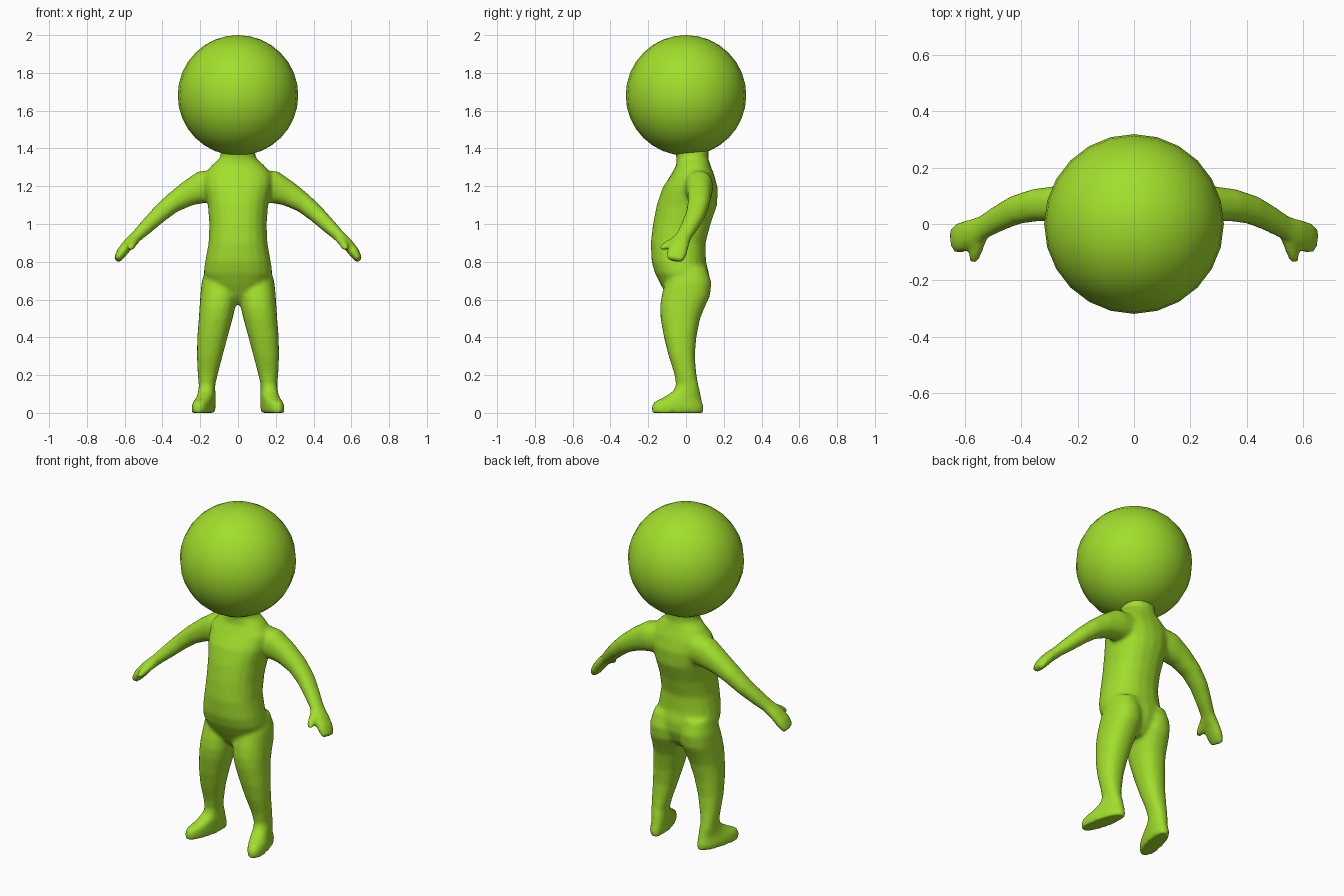
import bpy, bmesh, math
from mathutils import Vector

green = bpy.data.materials.new("lime_green")
green.diffuse_color = (0.36, 0.73, 0.025, 1)
N = 20


def loft(bm, rings):
    """Skin closed rings of (centre, axis_u, axis_v) into a capped tube."""
    loops = []
    for c, u, v in rings:
        loop = []
        for i in range(N):
            a = 2 * math.pi * i / N
            ca, sa = math.cos(a), math.sin(a)
            pu = math.copysign(abs(ca) ** 0.88, ca)
            pv = math.copysign(abs(sa) ** 0.88, sa)
            loop.append(bm.verts.new(c + u * pu + v * pv))
        loops.append(loop)
    for a, b in zip(loops, loops[1:]):
        for i in range(N):
            j = (i + 1) % N
            bm.faces.new((a[i], a[j], b[j], b[i]))
    bm.faces.new(loops[0][::-1])
    bm.faces.new(loops[-1])


def stack(rows, side=1):
    """Horizontal rings from rows of z, x0, x1, y0, y1, turn in degrees."""
    out = []
    for z, x0, x1, y0, y1, turn in rows:
        t = math.radians(turn) * side
        hx, hy = (x1 - x0) / 2, (y1 - y0) / 2
        out.append((Vector((side * (x0 + x1) / 2, (y0 + y1) / 2, z)),
                    Vector((math.cos(t), math.sin(t), 0)) * hx,
                    Vector((-math.sin(t), math.cos(t), 0)) * hy))
    return out


def limb(rows, side):
    """Rings square to a path, rows of x, y, z, thickness, depth (half sizes)."""
    pts = [Vector((r[0] * side, r[1], r[2])) for r in rows]
    out = []
    for i, r in enumerate(rows):
        t = (pts[min(i + 1, len(pts) - 1)] - pts[max(i - 1, 0)]).normalized()
        ref = Vector((0, 1, 0))
        s = (ref - t * ref.dot(t)).normalized()
        out.append((pts[i], t.cross(s) * r[3], s * r[4]))
    return out


# z, half width, front y, back y
torso = [(0.575, 0.05, -0.06, 0.06), (0.62, 0.11, -0.10, 0.10), (0.68, 0.165, -0.135, 0.122),
         (0.74, 0.183, -0.165, 0.122), (0.80, 0.174, -0.182, 0.106), (0.90, 0.156, -0.187, 0.104),
         (1.00, 0.152, -0.175, 0.13), (1.10, 0.16, -0.155, 0.165), (1.19, 0.178, -0.125, 0.168),
         (1.26, 0.18, -0.08, 0.150), (1.31, 0.14, -0.052, 0.13), (1.35, 0.095, -0.05, 0.118),
         (1.39, 0.09, -0.06, 0.12), (1.45, 0.10, -0.07, 0.12)]

# z, inner x, outer x, front y, back y, outward turn
leg = [(0.0, 0.133, 0.233, -0.185, 0.098, 14), (0.03, 0.13, 0.235, -0.187, 0.098, 14),
       (0.058, 0.13, 0.228, -0.175, 0.09, 14), (0.08, 0.122, 0.217, -0.125, 0.082, 12),
       (0.115, 0.12, 0.21, -0.068, 0.075, 8), (0.15, 0.12, 0.208, -0.053, 0.065, 0),
       (0.21, 0.105, 0.214, -0.063, 0.055, 0), (0.30, 0.082, 0.218, -0.092, 0.047, 0),
       (0.40, 0.055, 0.216, -0.117, 0.055, 0), (0.50, 0.028, 0.208, -0.135, 0.075, 0),
       (0.56, 0.014, 0.204, -0.138, 0.10, 0), (0.62, 0.005, 0.20, -0.13, 0.128, 0),
       (0.69, 0.005, 0.193, -0.11, 0.135, 0), (0.77, 0.02, 0.172, -0.08, 0.11, 0)]

# x, y, z, half thickness, half depth
arm = [(0.10, 0.065, 1.205, 0.085, 0.075), (0.19, 0.07, 1.195, 0.086, 0.074),
       (0.27, 0.072, 1.158, 0.066, 0.064), (0.35, 0.067, 1.108, 0.052, 0.058),
       (0.42, 0.05, 1.048, 0.045, 0.052), (0.48, 0.02, 0.99, 0.039, 0.046),
       (0.535, -0.012, 0.937, 0.031, 0.042), (0.58, -0.033, 0.894, 0.03, 0.05),
       (0.615, -0.048, 0.85, 0.029, 0.055), (0.642, -0.058, 0.808, 0.019, 0.044)]
thumb = [(0.535, -0.02, 0.93, 0.026, 0.026), (0.552, -0.07, 0.905, 0.023, 0.023),
         (0.565, -0.11, 0.882, 0.021, 0.021), (0.57, -0.135, 0.868, 0.014, 0.014)]

# Body: torso, legs, arms and thumbs fused into one smooth skin
bm = bmesh.new()
loft(bm, stack([(z, -h, h, y0, y1, 0) for z, h, y0, y1 in torso]))
for side in (-1, 1):
    loft(bm, stack(leg, side))
    loft(bm, limb(arm, side))
    loft(bm, limb(thumb, side))
bmesh.ops.recalc_face_normals(bm, faces=bm.faces)
mesh = bpy.data.meshes.new("body")
bm.to_mesh(mesh)
bm.free()
mesh.materials.append(green)
body = bpy.data.objects.new("body", mesh)
bpy.context.collection.objects.link(body)
fuse = body.modifiers.new("fuse", 'REMESH')
fuse.mode = 'VOXEL'
fuse.voxel_size = 0.011
fuse.use_smooth_shade = True
soften = body.modifiers.new("soften", 'SMOOTH')
soften.factor = 0.5
soften.iterations = 7

# Head: large round ball
bpy.ops.mesh.primitive_uv_sphere_add(segments=24, ring_count=16, radius=0.319,
                                     location=(0, 0, 1.681))
head = bpy.context.object
head.name = "head"
head.data.materials.append(green)
bpy.ops.object.shade_smooth()
